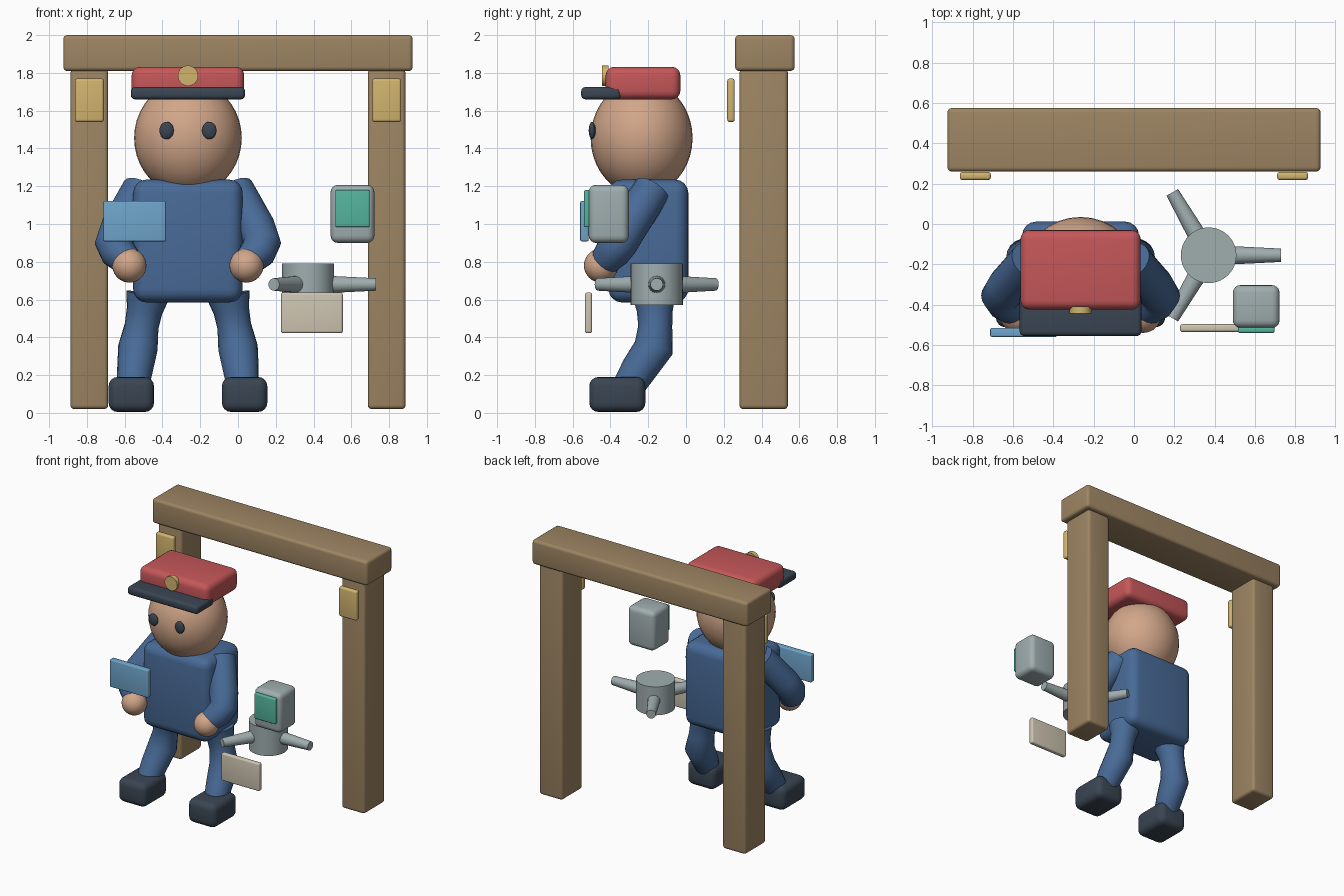
import bpy
import bmesh
import math
from mathutils import Vector

if "Cube" in bpy.data.objects:
    bpy.data.objects.remove(bpy.data.objects["Cube"])


def material(name, *rgb):
    m = bpy.data.materials.new(name)
    m.use_nodes = True
    m.diffuse_color = (*rgb, 1)
    bsdf = next(n for n in m.node_tree.nodes if n.type == "BSDF_PRINCIPLED")
    bsdf.inputs["Base Color"].default_value = (*rgb, 1)
    return m


WOOD = material("wood brown", 0.34, 0.235, 0.125)
BLUE = material("uniform blue", 0.065, 0.145, 0.31)
SKIN = material("skin", 0.64, 0.38, 0.25)
RED = material("cap red", 0.56, 0.095, 0.1)
DARK = material("dark slate", 0.042, 0.06, 0.085)
GOLD = material("gold", 0.64, 0.46, 0.16)
GREY = material("metal grey", 0.35, 0.42, 0.43)
SKY = material("light blue", 0.16, 0.38, 0.6)
TEAL = material("screen teal", 0.09, 0.46, 0.34)
CREAM = material("cream", 0.62, 0.56, 0.44)


def finish(name, bm, mat):
    bmesh.ops.recalc_face_normals(bm, faces=bm.faces)
    mesh = bpy.data.meshes.new(name)
    bm.to_mesh(mesh)
    bm.free()
    mesh.materials.append(mat)
    ob = bpy.data.objects.new(name, mesh)
    bpy.context.collection.objects.link(ob)
    bpy.ops.object.select_all(action="DESELECT")
    ob.select_set(True)
    bpy.context.view_layer.objects.active = ob
    bpy.ops.object.shade_smooth_by_angle(angle=math.radians(40))
    return ob


def box(name, xs, ys, zs, mat, bevel):
    """Rounded box given by its extent on each axis."""
    bm = bmesh.new()
    bmesh.ops.create_cube(bm, size=1)
    for v in bm.verts:
        v.co = [(a + b) / 2 + c * (b - a) for c, (a, b) in zip(v.co, (xs, ys, zs))]
    bmesh.ops.bevel(bm, geom=bm.edges[:], offset=bevel, segments=4,
                    profile=0.5, affect="EDGES")
    return finish(name, bm, mat)


def ball(name, centre, radii, mat):
    bm = bmesh.new()
    bmesh.ops.create_uvsphere(bm, u_segments=32, v_segments=20, radius=1)
    for v in bm.verts:
        v.co = [c + r * p for c, r, p in zip(centre, radii, v.co)]
    return finish(name, bm, mat)


def tube(name, points, radii, mat, sides=20):
    """Capped round tube through the points, with a radius at each."""
    bm = bmesh.new()
    pts = [Vector(p) for p in points]
    rings = []
    for i, (p, r) in enumerate(zip(pts, radii)):
        ahead = (pts[min(i + 1, len(pts) - 1)] - p).normalized()
        behind = (p - pts[max(i - 1, 0)]).normalized()
        t = (ahead + behind).normalized()
        u = t.cross(Vector((1, 0, 0)) if abs(t.x) < 0.9 else Vector((0, 0, 1))).normalized()
        w = t.cross(u)
        rings.append([bm.verts.new(p + r * (math.cos(a) * u + math.sin(a) * w))
                      for a in (math.tau * k / sides for k in range(sides))])
    for lo, hi in zip(rings, rings[1:]):
        for k in range(sides):
            n = (k + 1) % sides
            bm.faces.new((lo[k], lo[n], hi[n], hi[k]))
    bm.faces.new(rings[0])
    bm.faces.new(rings[-1])
    return finish(name, bm, mat)


# Wooden gate
box("gate_beam", (-0.925, 0.925), (0.26, 0.575), (1.81, 2.0), WOOD, 0.022)
for side, s in (("right", -1), ("left", 1)):
    post_x = s * 0.787
    box(side + "_gate_post", (post_x - 0.1, post_x + 0.1), (0.283, 0.54),
        (0.02, 1.82), WOOD, 0.022)
    box(side + "_gate_plaque", (post_x - 0.077, post_x + 0.077), (0.218, 0.258),
        (1.54, 1.77), GOLD, 0.014)

# Guard: body, head and cap
CX = -0.265
box("torso", (CX - 0.29, CX + 0.29), (-0.41, 0.012), (0.585, 1.235), BLUE, 0.07)
ball("head", (CX, -0.235, 1.455), (0.285, 0.27, 0.305), SKIN)
box("cap_crown", (CX - 0.298, CX + 0.298), (-0.425, -0.03), (1.66, 1.832), RED, 0.045)
box("cap_visor", (CX - 0.302, CX + 0.302), (-0.555, -0.345), (1.66, 1.725), DARK, 0.022)
tube("cap_badge", [(CX, -0.445, 1.785), (CX, -0.41, 1.785)], [0.054] * 2, GOLD, 32)

# Guard: paired parts
for side, s in (("right", -1), ("left", 1)):
    def at(x, y, z):
        return (CX + s * x, y, z)

    ball(side + "_eye", at(0.113, -0.497, 1.495), (0.038, 0.018, 0.046), DARK)
    tube(side + "_arm",
         [at(0.25, -0.18, 1.18), at(0.36, -0.31, 0.98), at(0.393, -0.355, 0.9),
          at(0.37, -0.39, 0.85), at(0.31, -0.44, 0.79)],
         [0.1, 0.103, 0.1, 0.095, 0.075], BLUE)
    ball(side + "_hand", at(0.31, -0.45, 0.78), (0.09, 0.09, 0.09), SKIN)
    tube(side + "_leg",
         [at(0.213, -0.17, 0.625), at(0.23, -0.165, 0.54), at(0.245, -0.163, 0.46),
          at(0.265, -0.17, 0.345), at(0.28, -0.25, 0.23), at(0.295, -0.33, 0.1)],
         [0.115, 0.095, 0.09, 0.105, 0.095, 0.08], BLUE)
    shoe = sorted(CX + s * x for x in (0.18, 0.42))
    box(side + "_shoe", shoe, (-0.512, -0.215), (0.005, 0.19), DARK, 0.048)

# Paper held by the guard
box("held_card", (-0.713, -0.382), (-0.56, -0.515), (0.908, 1.122), SKY, 0.009)

# Turnstile hub with three tapered bars
HUB = Vector((0.37, -0.155, 0.68))
lift = Vector((0, 0, 0.11))
tube("turnstile_hub", [HUB - lift, HUB + lift], [0.138] * 2, GREY, 40)
for i in range(3):
    a = math.tau * i / 3
    d = Vector((math.cos(a), math.sin(a), 0))
    tube(f"turnstile_bar_{i + 1}", [HUB + 0.02 * d, HUB + 0.36 * d], [0.05, 0.033], GREY, 24)

# Sign plate and card reader
box("sign_plate", (0.228, 0.555), (-0.535, -0.497), (0.422, 0.637), CREAM, 0.012)
box("reader_body", (0.49, 0.722), (-0.515, -0.303), (0.9, 1.207), GREY, 0.038)
box("reader_screen", (0.515, 0.697), (-0.54, -0.51), (0.983, 1.18), TEAL, 0.009)
